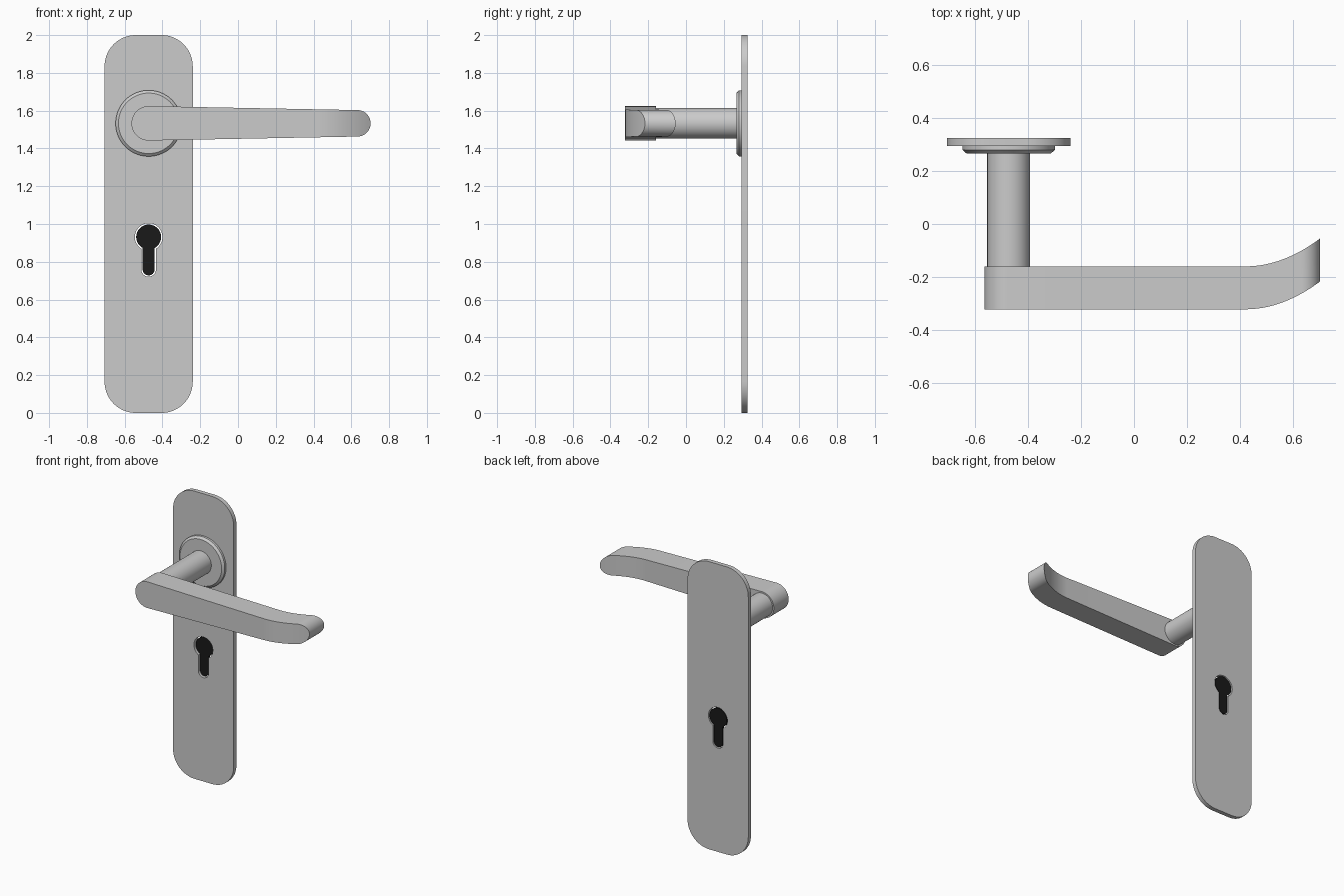
import bpy, bmesh
from math import sin, cos, pi, asin, sqrt

if "Cube" in bpy.data.objects:
    bpy.data.objects.remove(bpy.data.objects["Cube"])

CX, HZ, KZ = -0.473, 1.533, 0.931   # shared axis x, handle height, keyhole height


def arc(cx, cz, r, a0, a1, n):
    return [(cx + r * cos(a0 + (a1 - a0) * i / n), cz + r * sin(a0 + (a1 - a0) * i / n))
            for i in range(n + 1)]


def smooth(ob, angle=0.6):
    bpy.ops.object.select_all(action='DESELECT')
    ob.select_set(True)
    bpy.context.view_layer.objects.active = ob
    bpy.ops.object.shade_smooth_by_angle(angle=angle)


def finish(name, bm):
    bmesh.ops.remove_doubles(bm, verts=bm.verts, dist=1e-5)
    bmesh.ops.recalc_face_normals(bm, faces=bm.faces)
    me = bpy.data.meshes.new(name)
    bm.to_mesh(me)
    bm.free()
    ob = bpy.data.objects.new(name, me)
    bpy.context.collection.objects.link(ob)
    smooth(ob)
    return ob


def slab(name, outlines, y0, y1):
    """Extrude filled x-z outlines (later ones cut holes) from y0 to y1."""
    cu = bpy.data.curves.new(name, 'CURVE')
    cu.dimensions, cu.fill_mode, cu.extrude = '2D', 'BOTH', (y1 - y0) / 2
    for pts in outlines:
        sp = cu.splines.new('POLY')
        sp.points.add(len(pts) - 1)
        for p, (x, z) in zip(sp.points, pts):
            p.co = (x, z, 0, 1)
        sp.use_cyclic_u = True
    tmp = bpy.data.objects.new(name + "_outline", cu)
    bpy.context.collection.objects.link(tmp)
    bm = bmesh.new()
    me = tmp.evaluated_get(bpy.context.evaluated_depsgraph_get()).to_mesh()
    bm.from_mesh(me)
    bpy.data.objects.remove(tmp)
    for v in bm.verts:
        x, z, d = v.co
        v.co = (x, (y0 + y1) / 2 - d, z)
    return finish(name, bm)


def turned(name, profile, n=64):
    """Turn an (r, y) profile around the spindle axis."""
    bm = bmesh.new()
    rings = [[bm.verts.new((CX + r * cos(2 * pi * i / n), y, HZ + r * sin(2 * pi * i / n)))
              for i in range(n)] for r, y in profile]
    for a, b in zip(rings, rings[1:]):
        for i in range(n):
            bm.faces.new((a[i], a[(i + 1) % n], b[(i + 1) % n], b[i]))
    bm.faces.new(rings[0])
    bm.faces.new(rings[-1])
    return finish(name, bm)


def keyhole(r, w, bottom):
    """Round top with a narrow round-ended slot below."""
    a = asin(w / r)
    return (arc(CX, KZ, r, -pi / 2 + a, 1.5 * pi - a, 40)
            + arc(CX, bottom + w, w, pi, 2 * pi, 16))


# Back plate with a keyhole cut through
R, W = 0.165, 0.2335
plate = []
for k, (sx, z) in enumerate([(1, 2 - R), (-1, 2 - R), (-1, R), (1, R)]):
    plate += arc(CX + sx * (W - R), z, R, k * pi / 2, (k + 1) * pi / 2, 16)
slab("back_plate", [plate, keyhole(0.073, 0.039, 0.721)], 0.295, 0.325)

# Dark lock core, recessed in the opening
core = slab("lock_core", [keyhole(0.066, 0.032, 0.728)], 0.306, 0.322)
mat = bpy.data.materials.new("black")
mat.diffuse_color = (0.01, 0.01, 0.01, 1)
mat.use_nodes = True
mat.node_tree.nodes["Principled BSDF"].inputs["Base Color"].default_value = mat.diffuse_color
core.data.materials.append(mat)

# Rosette with chamfered rim, and spindle neck
turned("rosette", [(0.175, 0.296), (0.175, 0.28), (0.16, 0.267)])
turned("neck", [(0.081, 0.27), (0.081, -0.17)])

# Lever: tapered bar with round ends, bending back toward the door at the tip
R0, R1, X1, N = 0.091, 0.07, 0.632, 20
stations = [(CX - R0 * cos(pi / 2 * i / N), R0 * sin(pi / 2 * i / N)) for i in range(N + 1)]
for x in [0.42 + (X1 - 0.42) * i / 14 for i in range(14)]:
    stations.append((x, R0 + (R1 - R0) * (x - CX) / (X1 - CX)))
stations += [(X1 + R1 * sin(pi / 2 * i / N), R1 * cos(pi / 2 * i / N)) for i in range(N + 1)]
bm = bmesh.new()
sections = []
for x, h in stations:
    bend = 0.105 * (max(0, x - 0.42) / 0.282) ** 2
    sections.append([bm.verts.new((x, y + bend, HZ + s * h))
                     for y, s in ((-0.322, -1), (-0.322, 1), (-0.16, 1), (-0.16, -1))])
for a, b in zip(sections, sections[1:]):
    for i in range(4):
        j = (i + 1) % 4
        bm.faces.new((a[i], a[j], b[j], b[i]))
finish("lever", bm)
